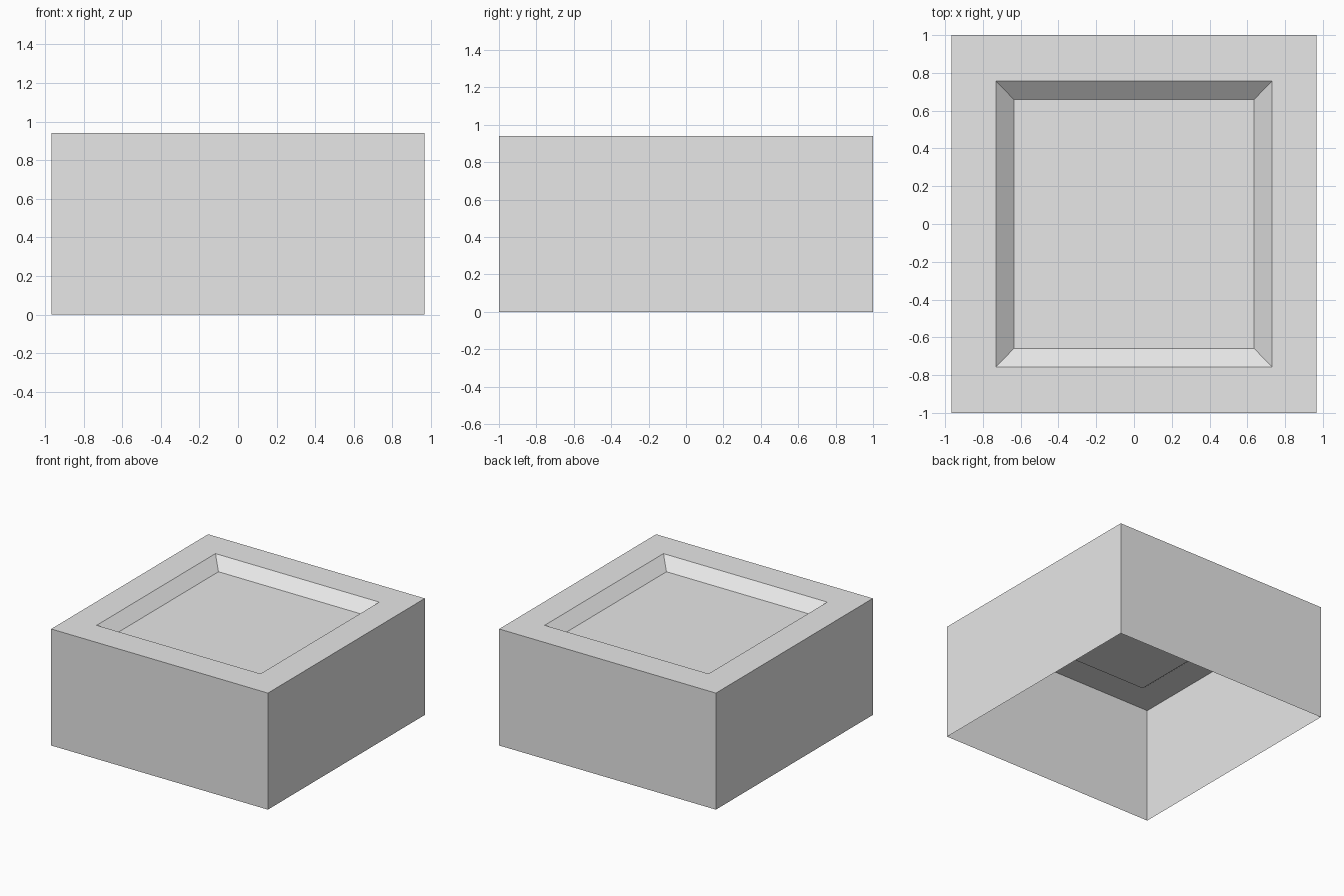
import bpy
import bmesh

if "Cube" in bpy.data.objects:
    bpy.data.objects.remove(bpy.data.objects["Cube"], do_unlink=True)

HALF_X, HALF_Y, HEIGHT = 0.967, 1.0, 0.94
RIM, SLOPE, DEPTH = 0.236, 0.096, 0.083

# Plain light grey
grey = bpy.data.materials.new("light_grey")
grey.use_nodes = True
colour = (0.8, 0.8, 0.8, 1)
grey.diffuse_color = colour
grey.node_tree.nodes["Principled BSDF"].inputs["Base Color"].default_value = colour

bm = bmesh.new()


def ring(inset, z):
    """Rectangle of vertices, inset from the outer walls."""
    x, y = HALF_X - inset, HALF_Y - inset * 1.03
    return [bm.verts.new((sx * x, sy * y, z))
            for sx, sy in ((-1, -1), (1, -1), (1, 1), (-1, 1))]


# Open-bottomed shell: walls, flat rim, sloped recess sides
rings = [ring(0, 0), ring(0, HEIGHT), ring(RIM, HEIGHT),
         ring(RIM + SLOPE, HEIGHT - DEPTH)]
for low, high in zip(rings, rings[1:]):
    for i in range(4):
        j = (i + 1) % 4
        bm.faces.new((low[i], low[j], high[j], high[i]))

# Recess floor
bm.faces.new(rings[-1])

mesh = bpy.data.meshes.new("recessed_box")
bm.to_mesh(mesh)
bm.free()
mesh.materials.append(grey)
box = bpy.data.objects.new("recessed_box", mesh)
bpy.context.collection.objects.link(box)
